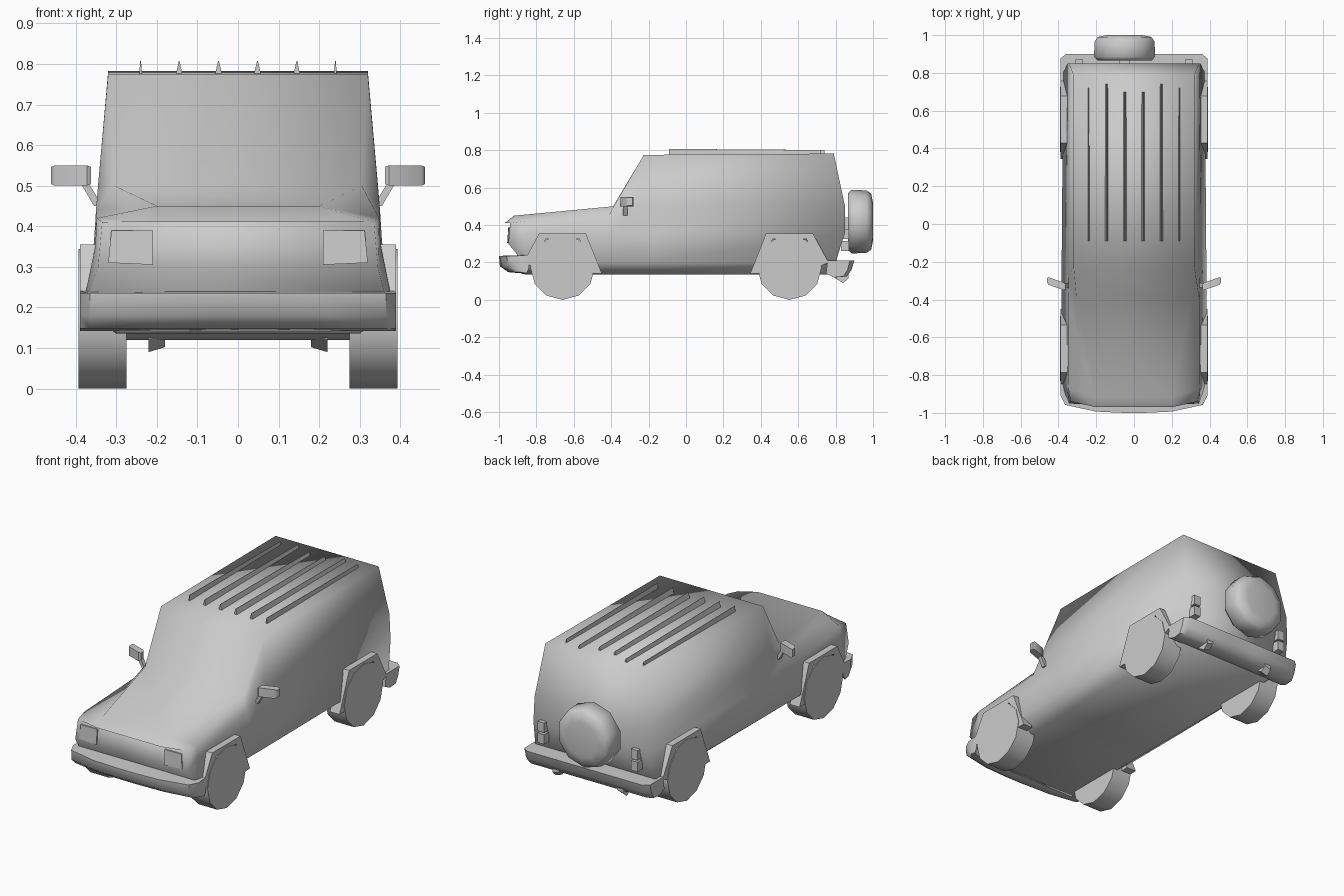
import bpy, bmesh
from math import sin, cos, pi, radians

cube = bpy.data.objects.get("Cube")
if cube:
    bpy.data.objects.remove(cube, do_unlink=True)

grey = bpy.data.materials.new("plain grey")
grey.use_nodes = True
grey.diffuse_color = (0.6, 0.6, 0.6, 1)
grey.node_tree.nodes["Principled BSDF"].inputs["Base Color"].default_value = (0.6, 0.6, 0.6, 1)


def loft(name, rings, angle=40):
    """Skin closed rings of equal, even point count and cap both ends with strips."""
    bm = bmesh.new()
    rows = [[bm.verts.new(p) for p in ring] for ring in rings]
    n = len(rows[0])
    for a, b in zip(rows, rows[1:]):
        for i in range(n):
            j = (i + 1) % n
            bm.faces.new((a[i], a[j], b[j], b[i]))
    for row in (rows[0], rows[-1]):
        for i in range(n // 2 - 1):
            bm.faces.new((row[i], row[i + 1], row[n - 2 - i], row[n - 1 - i]))
    bmesh.ops.recalc_face_normals(bm, faces=bm.faces)
    mesh = bpy.data.meshes.new(name)
    bm.to_mesh(mesh)
    bm.free()
    mesh.materials.append(grey)
    ob = bpy.data.objects.new(name, mesh)
    bpy.context.collection.objects.link(ob)
    bpy.ops.object.select_all(action='DESELECT')
    ob.select_set(True)
    bpy.context.view_layer.objects.active = ob
    bpy.ops.object.shade_smooth_by_angle(angle=radians(angle))
    return ob


def box(name, x0, x1, y0, y1, z0, z1):
    return loft(name, [[(x, y0, z0), (x, y1, z0), (x, y1, z1), (x, y0, z1)] for x in (x0, x1)])


def side_name(s):
    return "left" if s > 0 else "right"


# Body shell: half sections from floor edge, sill, fender, shoulder to top crease
nose = [(.30, -.88, .14), (.36, -.90, .24), (.345, -.95, .30), (.335, -.94, .41), (.20, -.97, .41)]
hood = [(.30, -.85, .135), (.383, -.85, .20), (.352, -.86, .35), (.348, -.87, .42), (.20, -.92, .45)]
cowl = [(.30, -.39, .135), (.383, -.39, .20), (.355, -.39, .36), (.35, -.42, .44), (.305, -.39, .50)]
roof = [(.30, -.20, .135), (.383, -.20, .20), (.355, -.20, .36), (.345, -.27, .50), (.32, -.225, .775)]
tail = [(.30, .80, .135), (.375, .80, .20), (.352, .85, .36), (.345, .85, .50), (.32, .79, .782)]
rings = [half + [(-x, y, z) for x, y, z in reversed(half)] for half in (nose, hood, cowl, roof, tail)]
body = loft("body_shell", rings, 100)
# Keep the hood to windscreen line crisp
for e in body.data.edges:
    ends = [body.data.vertices[i].co for i in e.vertices]
    if all(abs(c.y + .39) < .01 and c.z > .49 for c in ends):
        e.use_edge_sharp = True

# Front and rear bumpers, wrapped round the corners
front_profile = [(-.86, .24), (-1.0, .235), (-.995, .18), (-.95, .148), (-.88, .142), (-.85, .17)]
rear_profile = [(.76, .21), (.90, .21), (.885, .16), (.86, .125), (.80, .12), (.75, .14)]


def bumper(name, profile, base, plan):
    plan = [(-x, k) for x, k in plan] + [(x, k) for x, k in reversed(plan)]
    return loft(name, [[(x, base + (y - base) * k, z) for y, z in profile] for x, k in plan], 50)


bumper("front_bumper", front_profile, -.83, [(.39, .45), (.365, .75), (.2, .96), (.05, 1)])
bumper("rear_bumper", rear_profile, .74, [(.39, .85), (.36, 1), (.1, 1)])

# Wheels and trapezoid wheel arches
outer = [(-.21, .20), (-.125, .355), (.125, .355), (.21, .14)]
inner = [(-.165, .18), (-.09, .325), (.09, .325), (.165, .14)]
for s in (1, -1):
    for end, cy, d in (("front", -.66, 1), ("rear", .553, -1)):
        wheel = [[(s * x, cy + .172 * sin(k * pi / 6), .172 + .172 * cos(k * pi / 6))
                  for k in range(12)] for x in (.275, .393)]
        loft(f"{end}_{side_name(s)}_wheel", wheel)
        arch = [[(s * .33, cy + d * a, b), (s * .39, cy + d * a, b),
                 (s * .39, cy + d * e, f), (s * .33, cy + d * e, f)]
                for (a, b), (e, f) in zip(outer, inner)]
        loft(f"{end}_{side_name(s)}_wheel_arch", arch, 20)

# Rear spare wheel with a domed cover, and its mount
spare = [[(-.05 + r * sin(k * pi / 5), y, .418 + r * cos(k * pi / 5)) for k in range(10)]
         for y, r in ((.865, .15), (.885, .17), (.965, .167), (.99, .15), (1.0, .10))]
loft("spare_wheel", spare, 70)
box("spare_wheel_mount", -.08, -.02, .83, .87, .36, .44)

# Mirrored small parts
for s in (1, -1):
    side = side_name(s)
    # Headlight plate with a slanted outer edge, following the nose
    lamp = [(.21, .305, -.951), (.32, .31, -.948), (.312, .39, -.944), (.21, .39, -.945)]
    loft(f"{side}_headlight", [[(s * x, y + t, z) for x, z, y in lamp] for t in (.004, -.005)])
    # Stacked tail lights
    for part, z0, z1 in (("lower", .26, .315), ("upper", .325, .38)):
        box(f"{side}_{part}_tail_light", s * .27, s * .31, .83, .872, z0, z1)
    # Door mirror and its arm
    housing = [[(s * x, y - t, .50 + m), (s * x, y + t, .50 + m),
                (s * x, y + t, .55 - m), (s * x, y - t, .55 - m)]
               for x, y, t, m in ((.362, -.332, .012, .004), (.372, -.33, .02, 0),
                                  (.452, -.302, .02, 0), (.461, -.298, .012, .004))]
    loft(f"{side}_mirror", housing, 50)
    arm = [[(s * (x - .01), y - .012, z), (s * (x + .01), y - .012, z),
            (s * (x + .01), y + .012, z), (s * (x - .01), y + .012, z)]
           for x, y, z in ((.345, -.325, .45), (.38, -.325, .51))]
    loft(f"{side}_mirror_arm", arm)
    # Tow bracket below the rear bumper
    bracket = [[(s * .18, y, .14), (s * .22, y, .14), (s * .22, y, low), (s * .18, y, low + .012)]
               for y, low in ((.79, .12), (.84, .09), (.87, .115))]
    loft(f"{side}_rear_bracket", bracket)
    # Roof rails with a sharp top edge
    for label, x, w, y1 in (("inner", .048, .010, .70), ("middle", .145, .009, .74), ("outer", .24, .004, .72)):
        rail = [[(s * x - w, y, .77), (s * x + w, y, .77), (s * x + .001, y, z), (s * x - .001, y, z)]
                for y, z in ((-.09, .807), (y1, .801))]
        loft(f"{side}_{label}_roof_rail", rail, 30)
